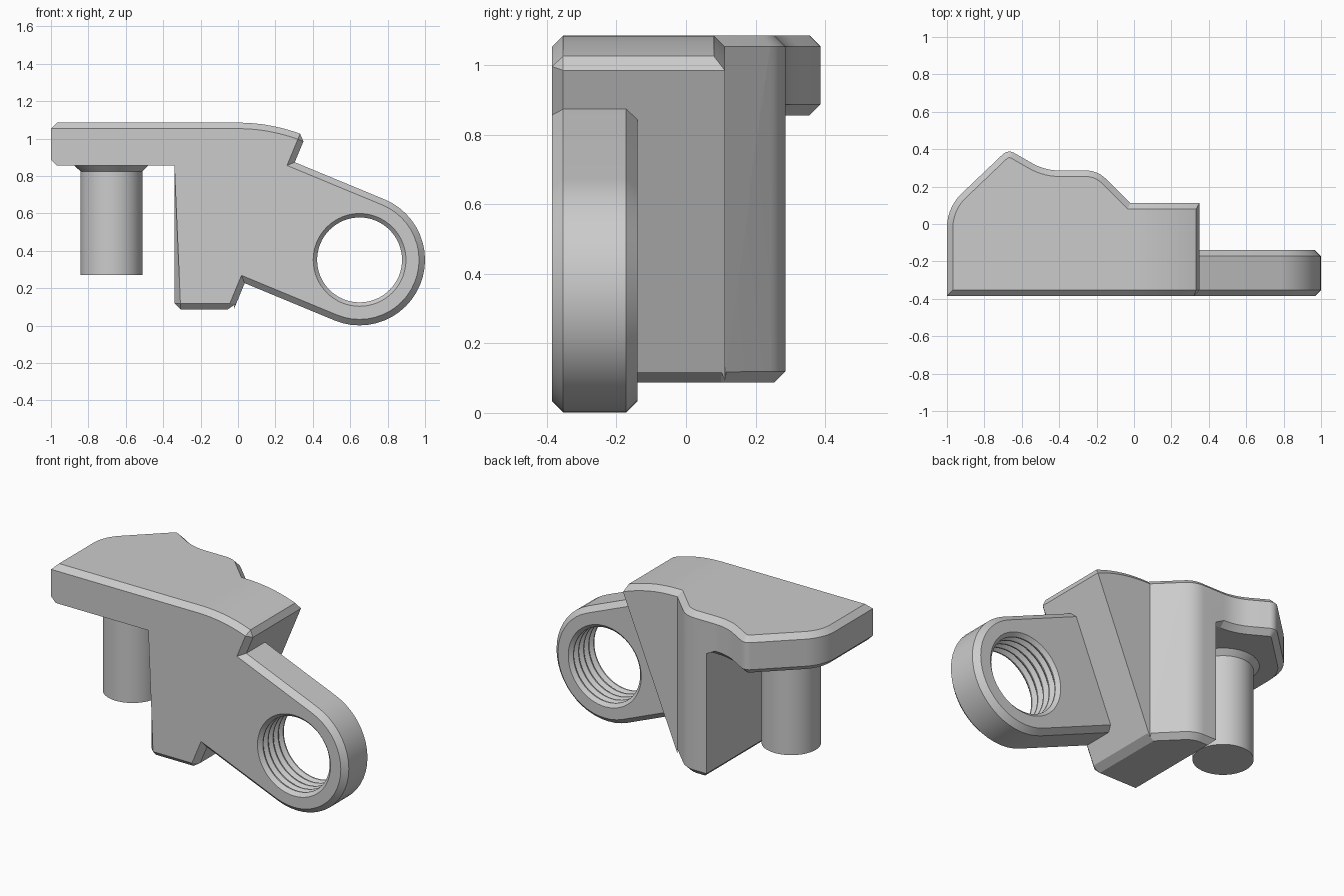
import bpy, bmesh, math
from mathutils import Vector

if "Cube" in bpy.data.objects:
    bpy.data.objects.remove(bpy.data.objects["Cube"])

CH = 0.032                      # chamfer width
FRONT, ARM_BACK = -0.385, -0.14
SLOPE = math.radians(22.5)      # tilt of the arm
EYE = Vector((0.65, 0.351))     # eye centre in x, z
EYE_R = 0.35


def finish(name, bm):
    bmesh.ops.recalc_face_normals(bm, faces=bm.faces)
    mesh = bpy.data.meshes.new(name)
    bm.to_mesh(mesh)
    bm.free()
    ob = bpy.data.objects.new(name, mesh)
    bpy.context.collection.objects.link(ob)
    return ob


def prism(name, pts, place, lo, hi):
    """Extrude a 2D outline between two levels; place maps (u, v, level) to xyz."""
    bm = bmesh.new()
    a, b = ([bm.verts.new(place(u, v, h)) for u, v in pts] for h in (lo, hi))
    bm.faces.new(a)
    bm.faces.new(b[::-1])
    for i in range(len(pts)):
        j = (i + 1) % len(pts)
        bm.faces.new((a[i], a[j], b[j], b[i]))
    return finish(name, bm)


def lathe(name, profile, place, n=64):
    """Spin (radius, height) points into a capped solid."""
    bm = bmesh.new()
    rings = [[bm.verts.new(place(r * math.cos(k * math.tau / n), r * math.sin(k * math.tau / n), h))
              for k in range(n)] for r, h in profile]
    for p, q in zip(rings, rings[1:]):
        for k in range(n):
            m = (k + 1) % n
            bm.faces.new((p[k], p[m], q[m], q[k]))
    bm.faces.new(rings[0])
    bm.faces.new(rings[-1])
    return finish(name, bm)


def boolean(ob, cutter, op):
    mod = ob.modifiers.new(op, 'BOOLEAN')
    mod.operation, mod.solver, mod.object = op, 'EXACT', cutter
    bpy.context.view_layer.objects.active = ob
    bpy.ops.object.modifier_apply(modifier=mod.name)
    bpy.data.objects.remove(cutter)


def rounded(corners, seg=7):
    """Round (x, y, radius) corners with tangent arcs."""
    out = []
    for i, (x, y, r) in enumerate(corners):
        p = Vector((x, y))
        if not r:
            out.append((x, y))
            continue
        d0 = (Vector(corners[i - 1][:2]) - p).normalized()
        d1 = (Vector(corners[(i + 1) % len(corners)][:2]) - p).normalized()
        half = d0.angle(d1) / 2
        c = p + (d0 + d1).normalized() * r / math.sin(half)
        s = p + d0 * r / math.tan(half) - c
        e = p + d1 * r / math.tan(half) - c
        turn = s.angle(e)
        for k in range(seg + 1):
            t = k / seg
            v = (s * math.sin((1 - t) * turn) + e * math.sin(t * turn)) / math.sin(turn)
            out.append(tuple(c + v))
    return out


def side(u, v, h):
    return (u, h, v)


def plan(u, v, h):
    return (u, v, h)


# Plate and block: front silhouette cut by the plan outline
def slant(z):
    return 0.362 - math.tan(SLOPE) * (1.014 - z)


drop = 2 * math.atan2(0.071, 0.362)
R = 0.362 / math.sin(drop)
arc = [(R * math.sin(drop * k / 8), 1.085 - R + R * math.cos(drop * k / 8)) for k in range(9)]
silhouette = [(-1, 0.855), (-1, 1.085)] + arc + [(slant(0.087), 0.087), (-0.34, 0.087), (-0.34, 0.855)]
body = prism("guide_body", silhouette, side, FRONT, 0.6)

outline = rounded([(-1.2, -0.6, 0), (0.6, -0.6, 0), (0.6, 0.112, 0), (-0.02, 0.112, 0),
                   (-0.195, 0.286, 0.15), (-0.477, 0.286, 0.3), (-0.674, 0.399, 0.05),
                   (-1, 0.088, 0.25), (-1, -0.6, 0)][1:])
boolean(body, prism("plan_cutter", outline, plan, -0.2, 1.4), 'INTERSECT')

# Arm: tilted slab with a round end
d = Vector((math.cos(SLOPE), -math.sin(SLOPE)))
n = Vector((math.sin(SLOPE), math.cos(SLOPE)))
arm = [EYE - d * 0.6 - n * EYE_R, EYE - d * 0.6 + n * EYE_R]
for k in range(25):
    a = math.pi * k / 24
    arm.append(EYE + n * EYE_R * math.cos(a) + d * EYE_R * math.sin(a))
boolean(body, prism("arm_part", arm, side, FRONT, ARM_BACK), 'UNION')


# Chamfers along the exposed rims
def wants_chamfer(e):
    if len(e.link_faces) != 2 or e.calc_face_angle_signed() < math.radians(25):
        return False
    m = (e.verts[0].co + e.verts[1].co) / 2
    ns = [f.normal for f in e.link_faces]
    if any(v.y < -0.9 for v in ns):
        plate_under = m.z > 0.5 and any(v.z < -0.99 for v in ns)
        plate_end = m.x < -0.95 and any(v.x < -0.9 for v in ns)
        return not (plate_under or plate_end)
    if any(v.z > 0.85 for v in ns) and m.z > 0.95:
        return True
    if any(v.z < -0.99 for v in ns):
        return True
    return any(v.y > 0.9 for v in ns) and abs(m.y - ARM_BACK) < 0.01


bm = bmesh.new()
bm.from_mesh(body.data)
bmesh.ops.remove_doubles(bm, verts=bm.verts, dist=0.0005)
bmesh.ops.dissolve_limit(bm, angle_limit=math.radians(0.5), verts=bm.verts, edges=bm.edges)
bm.normal_update()
bmesh.ops.bevel(bm, geom=[e for e in bm.edges if wants_chamfer(e)], offset=CH,
                offset_type='OFFSET', segments=1, affect='EDGES', clamp_overlap=False)
bm.to_mesh(body.data)
bm.free()

# Threaded eye
turns, minor, major = 5, 0.227, 0.248
pitch = (ARM_BACK - FRONT) / turns
thread = [(major, FRONT - 0.05)]
for k in range(turns):
    y = FRONT + k * pitch
    thread += [(major, y), (minor, y + pitch * 0.45), (minor, y + pitch * 0.6)]
thread += [(major, ARM_BACK), (major, ARM_BACK + 0.05)]
boolean(body, lathe("thread_cutter", thread, lambda u, v, h: (EYE.x + u, h, EYE.y + v)), 'DIFFERENCE')

# Pin under the plate, with a flared root
pin = lathe("pin", [(0.166, 0.27), (0.166, 0.825), (0.198, 0.856)],
            lambda u, v, h: (-0.677 + u, -0.055 + v, h))

for ob in (body, pin):
    bpy.ops.object.select_all(action='DESELECT')
    ob.select_set(True)
    bpy.context.view_layer.objects.active = ob
    bpy.ops.object.shade_smooth_by_angle(angle=math.radians(22))
